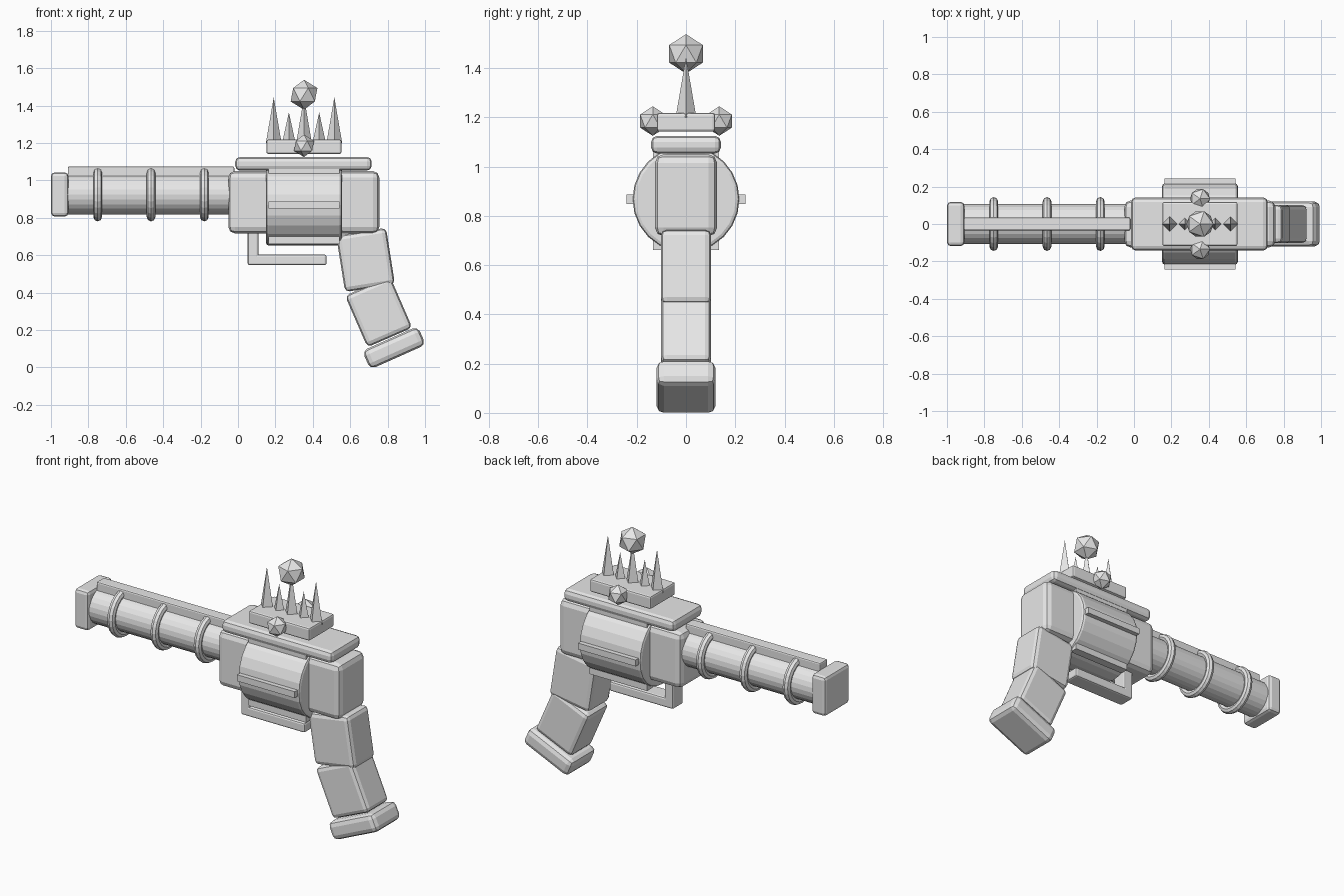
import bpy
from math import radians, cos, sin, pi

cube = bpy.data.objects.get("Cube")
if cube:
    bpy.data.objects.remove(cube, do_unlink=True)

GREY = (0.8, 0.8, 0.8, 1.0)
grey = bpy.data.materials.new("plain_grey")
grey.use_nodes = True
grey.diffuse_color = GREY
grey.node_tree.nodes["Principled BSDF"].inputs["Base Color"].default_value = GREY


def finish(name, bevel=0.0, segments=2):
    """Name the active object, colour it and soften its edges."""
    ob = bpy.context.object
    ob.name = name
    ob.data.materials.append(grey)
    if bevel:
        mod = ob.modifiers.new("Bevel", 'BEVEL')
        mod.width = bevel
        mod.segments = segments
        mod.limit_method = 'ANGLE'
        mod.angle_limit = radians(40)
    return ob


def box(name, centre, size, bevel=0.0, tilt=0.0):
    bpy.ops.mesh.primitive_cube_add(size=1, location=centre)
    ob = bpy.context.object
    ob.scale = size
    bpy.ops.object.transform_apply(location=False, rotation=False, scale=True)
    ob.rotation_euler.y = radians(tilt)
    return finish(name, bevel)


def span(name, x, y_half, z, bevel=0.0):
    """Upright box given by its x range, half width and z range."""
    return box(name, ((x[0] + x[1]) / 2, 0, (z[0] + z[1]) / 2),
               (x[1] - x[0], 2 * y_half, z[1] - z[0]), bevel)


def tube(name, x, z, radius, bevel=0.0):
    bpy.ops.mesh.primitive_cylinder_add(
        vertices=24, radius=radius, depth=x[1] - x[0],
        location=((x[0] + x[1]) / 2, 0, z), rotation=(0, pi / 2, 0))
    return finish(name, bevel)


def gem(name, centre, radius):
    bpy.ops.mesh.primitive_ico_sphere_add(subdivisions=1, radius=radius, location=centre)
    return finish(name)


# Barrel, its rings, rail and muzzle
BARREL_Z = 0.925
tube("barrel", (-0.93, 0.0), BARREL_Z, 0.106)
span("muzzle", (-1.0, -0.907), 0.118, (0.807, 1.043), 0.02)
span("barrel_rail", (-0.91, -0.02), 0.035, (0.99, 1.075), 0.008)
for i, x in enumerate((-0.75, -0.465, -0.18)):
    bpy.ops.mesh.primitive_torus_add(
        major_segments=24, minor_segments=8, major_radius=0.121, minor_radius=0.023,
        location=(x, 0, BARREL_Z), rotation=(0, pi / 2, 0))
    finish(f"barrel_ring_{i + 1}")

# Body, top plate and drum
span("body", (-0.052, 0.756), 0.126, (0.717, 1.05), 0.035)
span("top_plate", (-0.015, 0.715), 0.142, (1.053, 1.125), 0.025)
DRUM_Z, DRUM_R = 0.868, 0.217
tube("drum", (0.15, 0.555), DRUM_Z, DRUM_R, 0.015)
for i in range(6):
    a = i * pi / 3
    box(f"drum_rib_{i + 1}", (0.353, DRUM_R * cos(a), DRUM_Z + DRUM_R * sin(a)),
        (0.38, 0.05, 0.038))

# Trigger guard
span("guard_post", (0.052, 0.11), 0.05, (0.547, 0.75), 0.01)
span("guard_bar", (0.052, 0.473), 0.05, (0.547, 0.604), 0.01)

# Grip, bending backwards as it goes down
box("grip_upper", (0.682, 0, 0.575), (0.27, 0.205, 0.305), 0.025, -9)
box("grip_lower", (0.752, 0, 0.298), (0.262, 0.203, 0.30), 0.025, -23.5)
box("grip_base", (0.834, 0, 0.105), (0.325, 0.24, 0.108), 0.03, -24)

# Crown with spikes and gems
CROWN_X = 0.353
span("crown_base", (0.152, 0.553), 0.118, (1.142, 1.218), 0.01)
for i in range(-2, 3):
    tall = i % 2 == 0
    top, radius = (1.445, 0.042) if tall else (1.364, 0.036)
    bpy.ops.mesh.primitive_cone_add(
        vertices=4, radius1=radius, depth=top - 1.2,
        location=(CROWN_X + i * 0.081, 0, (top + 1.2) / 2))
    finish(f"crown_spike_{i + 3}")
gem("crown_top_gem", (CROWN_X, 0, 1.458), 0.08)
for side, y in (("right", -0.135), ("left", 0.135)):
    gem(f"crown_gem_{side}", (CROWN_X, y, 1.185), 0.06)
